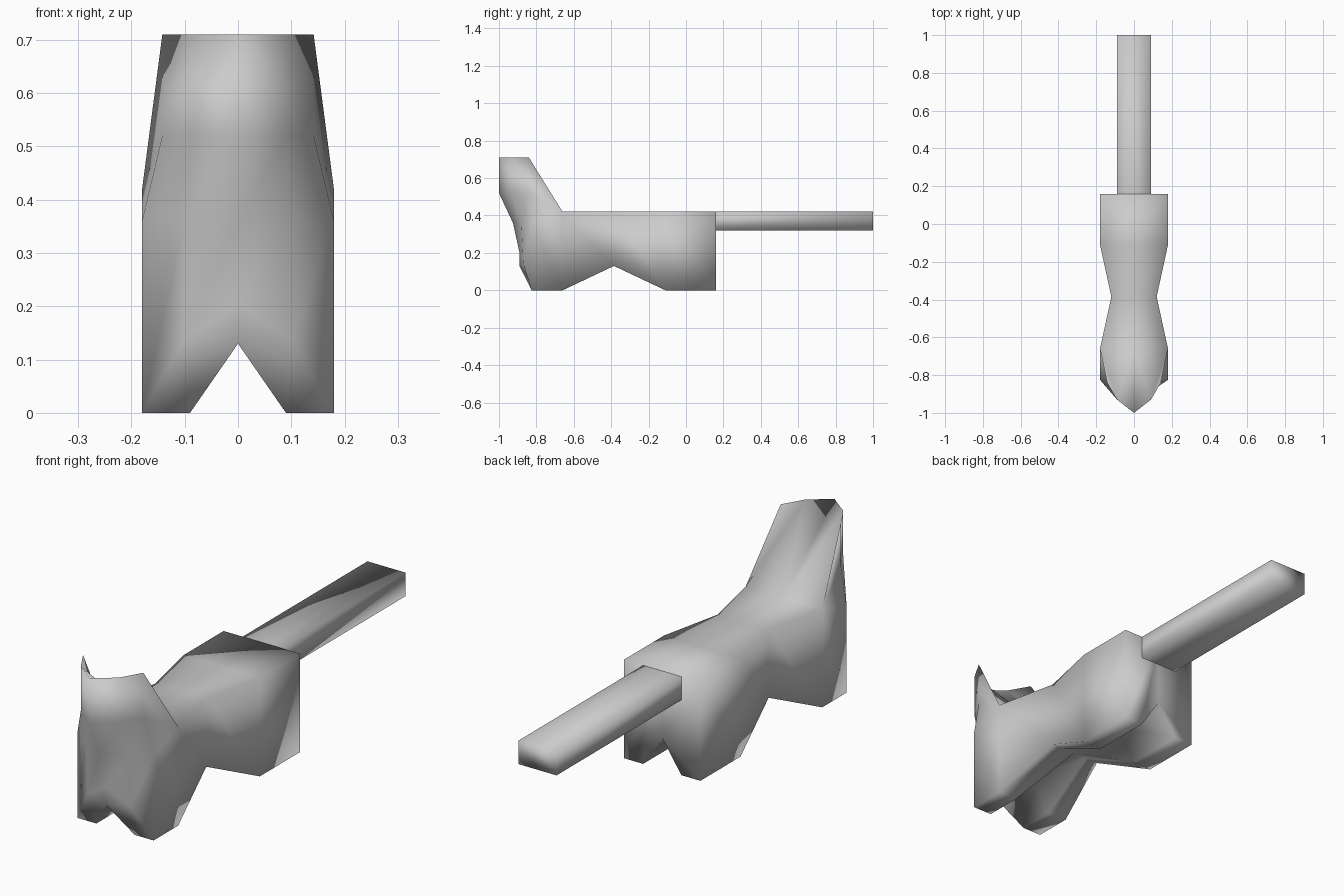
import bpy, bmesh

if "Cube" in bpy.data.objects:
    bpy.data.objects.remove(bpy.data.objects["Cube"])


def make_object(name, verts, faces):
    """Build a half mesh given for x >= 0, mirror it and smooth it."""
    bm = bmesh.new()
    for side in (1, -1):
        vs = [bm.verts.new((side * x, y, z)) for x, y, z in verts]
        for f in faces:
            bm.faces.new([vs[i] for i in f][::side])
    bmesh.ops.remove_doubles(bm, verts=bm.verts, dist=0.0005)
    bmesh.ops.recalc_face_normals(bm, faces=bm.faces)
    for f in bm.faces:
        f.smooth = True
    me = bpy.data.meshes.new(name)
    bm.to_mesh(me)
    bm.free()
    ob = bpy.data.objects.new(name, me)
    bpy.context.collection.objects.link(ob)
    return ob


# Body stations: y, half width, inner foot x, foot height
stations = [(0.16, 0.18, 0.09, 0.0), (-0.11, 0.18, 0.09, 0.0),
            (-0.385, 0.12, 0.06, 0.13), (-0.66, 0.18, 0.09, 0.0)]
verts, faces = [], []
for y, w, inner, foot in stations:
    verts += [(0, y, 0.135), (inner, y, foot), (w, y, foot), (w, y, 0.42), (0, y, 0.42)]
for s in range(len(stations) - 1):
    a, b = 5 * s, 5 * s + 5
    for i in range(4):
        faces.append((a + i, a + i + 1, b + i + 1, b + i))
faces.append((0, 1, 2, 3, 4))  # rear wall

# Head, chest and front feet
front = {
    "keel": (0, -0.89, 0.13), "foot_in": (0.09, -0.825, 0), "foot_out": (0.18, -0.825, 0),
    "shoulder": (0.18, -0.825, 0.36), "cheek": (0.142, -0.84, 0.52),
    "crest": (0.142, -0.84, 0.71), "rim": (0.09, -0.93, 0.71), "rim_mid": (0, -1, 0.71),
    "jaw": (0.09, -0.93, 0.52), "jaw_mid": (0, -1, 0.52), "neck_mid": (0, -0.925, 0.36),
    "neck": (0.1, -0.88, 0.36), "breast": (0.1, -0.87, 0.14), "breast_mid": (0, -0.89, 0.2),
}
idx = {n: i for i, n in enumerate(("b_keel", "b_in", "b_out", "b_top", "b_mid"), 15)}
for n, co in front.items():
    idx[n] = len(verts)
    verts.append(co)
for row in (
    "b_keel b_in foot_in keel", "b_in b_out foot_out foot_in",
    "b_out b_top shoulder foot_out", "b_top cheek shoulder", "b_top crest cheek",
    "b_top b_mid rim", "b_mid rim_mid rim", "b_top rim crest",
    "cheek crest rim jaw", "jaw rim rim_mid jaw_mid",
    "cheek jaw neck shoulder", "jaw jaw_mid neck_mid neck",
    "shoulder neck breast foot_out", "neck neck_mid breast_mid breast",
    "breast breast_mid keel", "breast keel foot_in", "breast foot_in foot_out",
):
    faces.append([idx[n] for n in row.split()])
make_object("body", verts, faces)

# Long straight tail
tail = [(x, y, z) for y in (0.16, 1.0) for x, z in ((0, 0.32), (0.09, 0.32), (0.09, 0.42), (0, 0.42))]
make_object("tail", tail, [(0, 1, 5, 4), (1, 2, 6, 5), (2, 3, 7, 6), (4, 5, 6, 7)])
